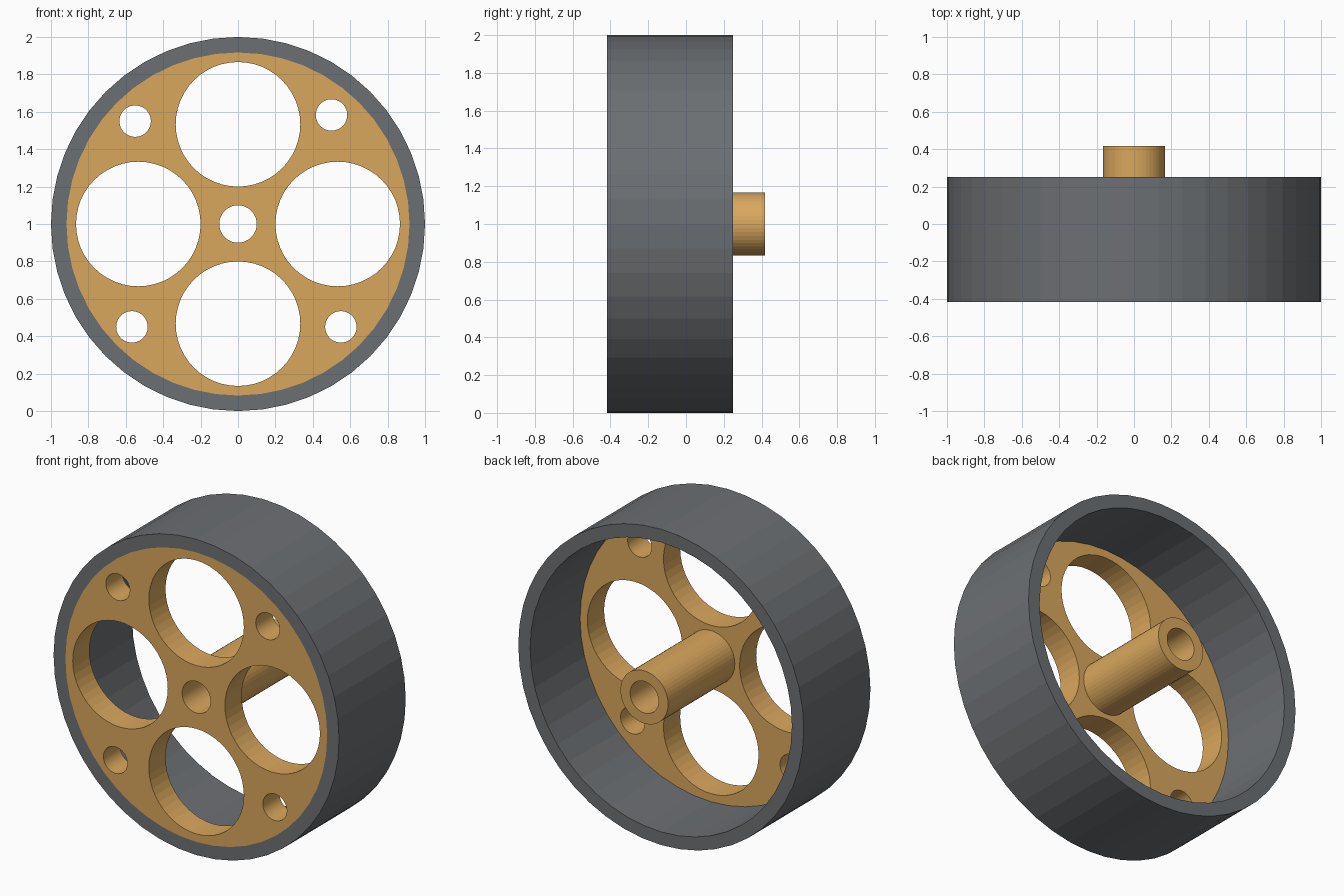
import bpy, bmesh
from math import sin, cos, pi, radians
from mathutils import Matrix

if "Cube" in bpy.data.objects:
    bpy.data.objects.remove(bpy.data.objects["Cube"])

SIDES = 48


def material(name, color):
    mat = bpy.data.materials.new(name)
    mat.diffuse_color = (*color, 1)
    mat.use_nodes = True
    mat.node_tree.nodes["Principled BSDF"].inputs["Base Color"].default_value = mat.diffuse_color
    return mat


def plate(name, circles, y0, y1, mat):
    """Extrude a filled outline with holes; circles are (x, z, radius), the outline first."""
    curve = bpy.data.curves.new(name, 'CURVE')
    curve.dimensions = '2D'
    curve.fill_mode = 'BOTH'
    curve.extrude = (y1 - y0) / 2
    for x, z, r in circles:
        spline = curve.splines.new('POLY')
        spline.points.add(SIDES - 1)
        spline.use_cyclic_u = True
        for i, p in enumerate(spline.points):
            a = 2 * pi * i / SIDES
            p.co = (x + r * cos(a), z + r * sin(a), 0, 1)
    temp = bpy.data.objects.new(name + "_outline", curve)
    bpy.context.collection.objects.link(temp)
    bpy.context.view_layer.update()
    mesh = bpy.data.meshes.new_from_object(
        temp.evaluated_get(bpy.context.evaluated_depsgraph_get()))
    bpy.data.objects.remove(temp)

    # Stand the plate upright, weld caps to walls
    bm = bmesh.new()
    bm.from_mesh(mesh)
    bm.transform(Matrix.Translation((0, (y0 + y1) / 2, 0)) @ Matrix.Rotation(radians(90), 4, 'X'))
    bmesh.ops.remove_doubles(bm, verts=bm.verts, dist=1e-4)
    bmesh.ops.recalc_face_normals(bm, faces=bm.faces)
    for f in bm.faces:
        f.smooth = False
        f.material_index = 0
    bm.to_mesh(mesh)
    bm.free()
    mesh.materials.clear()
    mesh.materials.append(mat)
    mesh.name = name
    obj = bpy.data.objects.new(name, mesh)
    bpy.context.collection.objects.link(obj)
    return obj


tan = material("tan", (0.70, 0.39, 0.11))
grey = material("dark_grey", (0.15, 0.16, 0.17))

# Tyre band
plate("tyre", [(0, 1, 1.0), (0, 1, 0.917)], -0.417, 0.25, grey)

# Wheel disc: axle hole, four large openings, four small holes
axle = (0, 1, 0.1)
openings = [(0.533 * dx, 1 + 0.533 * dz, 0.333) for dx, dz in ((1, 0), (0, 1), (-1, 0), (0, -1))]
bolts = [(x, z, 0.084) for x, z in ((-0.55, 1.55), (0.5, 1.583), (-0.567, 0.45), (0.55, 0.45))]
plate("wheel_disc", [(0, 1, 0.917), axle] + openings + bolts, -0.417, -0.25, tan)

# Axle sleeve
plate("axle_sleeve", [(0, 1, 0.167), axle], -0.25, 0.417, tan)
